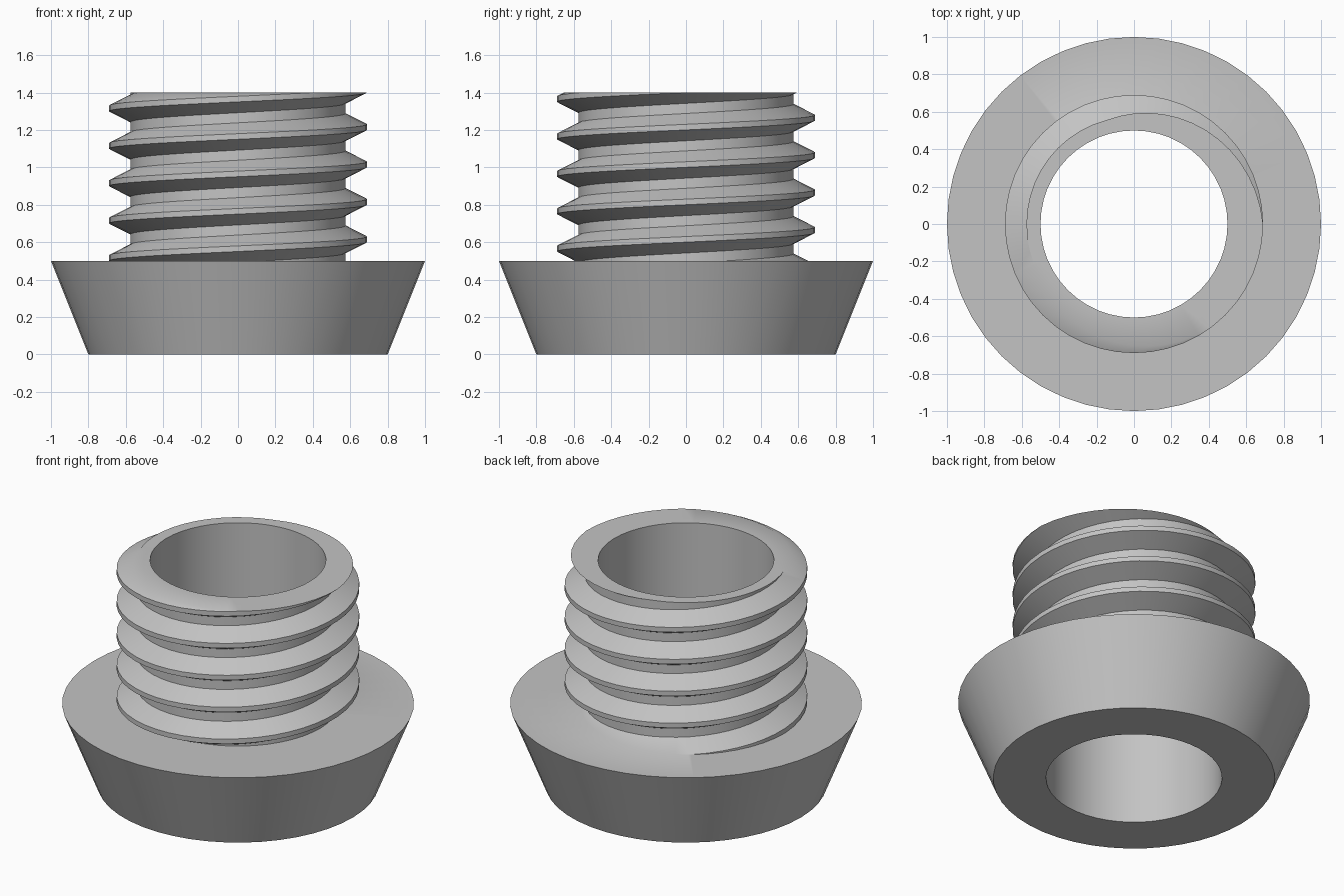
import bpy, bmesh
from math import tau, cos, sin, radians

cube = bpy.data.objects.get("Cube")
if cube:
    bpy.data.objects.remove(cube, do_unlink=True)

SIDES = 48
PITCH = 0.2
TURNS = 7
CREST, ROOT, BORE = 0.69, 0.575, 0.5
TOP, SHOULDER = 1.4, 0.5

bm = bmesh.new()


def point(radius, step, z):
    a = tau * step / SIDES
    return bm.verts.new((radius * cos(a), radius * sin(a), z))


def ring(radius, z):
    """Circle of vertices joined by edges."""
    verts = [point(radius, i, z) for i in range(SIDES)]
    edges = [bm.edges.new((verts[i - 1], verts[i])) for i in range(SIDES)]
    return verts, edges


def wall(low, high):
    """Band of quads between two rings."""
    for i in range(SIDES):
        bm.faces.new((low[i - 1], low[i], high[i], high[i - 1]))


def cut(z, keep_below):
    """Trim the mesh at a level and return the new rim edges."""
    result = bmesh.ops.bisect_plane(
        bm, geom=bm.verts[:] + bm.edges[:] + bm.faces[:], dist=1e-5,
        plane_co=(0, 0, z), plane_no=(0, 0, 1),
        clear_outer=keep_below, clear_inner=not keep_below)
    return [g for g in result["geom_cut"] if isinstance(g, bmesh.types.BMEdge)]


def cap(edges):
    """Flat face between an outer and an inner rim."""
    bmesh.ops.triangle_fill(bm, edges=edges, use_beauty=True, normal=(0, 0, 1))


# Helical thread: flat crest, sloped flanks and flat root swept upward
profile = [(CREST, -0.015), (CREST, 0.015), (ROOT, 0.073), (ROOT, 0.127)]
start = 0.215
spirals = [[point(r, i, start + PITCH * i / SIDES + dz)
            for i in range((TURNS + 1) * SIDES + 1)] for r, dz in profile]
for i in range(TURNS * SIDES):
    for c in range(4):
        lower = spirals[c]
        upper, shift = (spirals[c + 1], 0) if c < 3 else (spirals[0], SIDES)
        bm.faces.new((lower[i], lower[i + 1],
                      upper[i + 1 + shift], upper[i + shift]))
loose = [v for v in bm.verts if not v.link_faces]
bmesh.ops.delete(bm, geom=loose, context="VERTS")

# Trim the thread flat at the end and at the shoulder
top_rim = cut(TOP, True)
shoulder_rim = cut(SHOULDER, False)

# Tapered head and straight bore
base, base_edges = ring(0.8, 0)
brim, brim_edges = ring(1.0, SHOULDER)
bore_low, bore_low_edges = ring(BORE, 0)
bore_high, bore_high_edges = ring(BORE, TOP)
wall(base, brim)
wall(bore_high, bore_low)

# Flat end face, shoulder and underside
cap(top_rim + bore_high_edges)
cap(shoulder_rim + brim_edges)
cap(base_edges + bore_low_edges)
bmesh.ops.recalc_face_normals(bm, faces=bm.faces[:])

mesh = bpy.data.meshes.new("threaded_plug")
bm.to_mesh(mesh)
bm.free()
plug = bpy.data.objects.new("threaded_plug", mesh)
bpy.context.collection.objects.link(plug)

# Plain grey material
grey = bpy.data.materials.new("plain grey")
grey.use_nodes = True
colour = (0.55, 0.55, 0.55, 1)
grey.diffuse_color = colour
grey.node_tree.nodes["Principled BSDF"].inputs["Base Color"].default_value = colour
mesh.materials.append(grey)

bpy.ops.object.select_all(action="DESELECT")
plug.select_set(True)
bpy.context.view_layer.objects.active = plug
bpy.ops.object.shade_smooth_by_angle(angle=radians(30))
